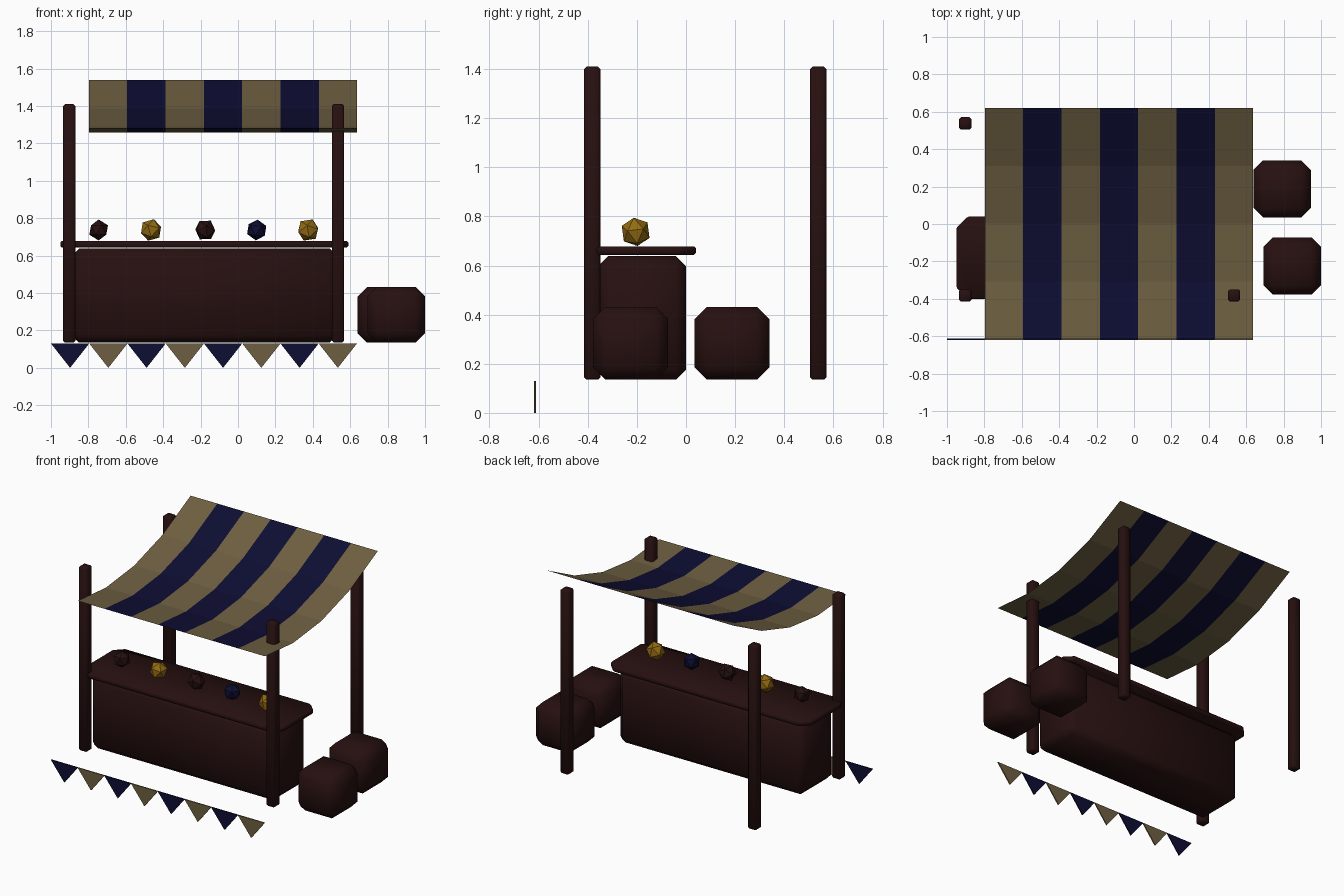
import bpy, bmesh
from mathutils import Matrix, Vector, Euler

if "Cube" in bpy.data.objects:
    bpy.data.objects.remove(bpy.data.objects["Cube"], do_unlink=True)


def material(name, rgb):
    m = bpy.data.materials.new(name)
    m.use_nodes = True
    m.diffuse_color = (*rgb, 1)
    m.node_tree.nodes["Principled BSDF"].inputs["Base Color"].default_value = (*rgb, 1)
    return m


WOOD = material("dark_wood", (0.02, 0.005, 0.005))
CREAM = material("cream_cloth", (0.155, 0.115, 0.053))
NAVY = material("navy_cloth", (0.004, 0.004, 0.033))
GOLD = material("gold_fruit", (0.29, 0.145, 0.006))


def add_object(name, bm, mats, smooth=False):
    mesh = bpy.data.meshes.new(name)
    bm.to_mesh(mesh)
    bm.free()
    for m in mats:
        mesh.materials.append(m)
    for p in mesh.polygons:
        p.use_smooth = smooth
    obj = bpy.data.objects.new(name, mesh)
    bpy.context.collection.objects.link(obj)
    return obj


def box(name, x, y, z, bevel, corner=0):
    """Box from (min, max) ranges; corner chamfers only the upright edges first."""
    bm = bmesh.new()
    bmesh.ops.create_cube(bm, size=1)
    size = Vector((x[1] - x[0], y[1] - y[0], z[1] - z[0]))
    centre = Vector((x[0] + x[1], y[0] + y[1], z[0] + z[1])) / 2
    bm.transform(Matrix.Translation(centre) @ Matrix.Diagonal((*size, 1)))
    if corner:
        upright = [e for e in bm.edges
                   if abs(e.verts[0].co.z - e.verts[1].co.z) > size.z / 2]
        bmesh.ops.bevel(bm, geom=upright, offset=corner, segments=1, affect='EDGES')
    bmesh.ops.bevel(bm, geom=bm.edges[:], offset=bevel, segments=1, affect='EDGES')
    return add_object(name, bm, [WOOD], smooth=True)


# Four posts
for side, px in (("right", -0.902), ("left", 0.535)):
    for end, py in (("front", -0.382), ("back", 0.538)):
        box(f"{end}_{side}_post", (px - 0.033, px + 0.033),
            (py - 0.033, py + 0.033), (0.135, 1.41), 0.01)

# Counter and its top
box("counter_body", (-0.89, 0.53), (-0.357, 0.0), (0.135, 0.638), 0.04)
box("counter_top", (-0.95, 0.59), (-0.4, 0.04), (0.643, 0.678), 0.008, corner=0.06)

# Crates beside the counter
box("back_crate", (0.64, 0.945), (0.035, 0.34), (0.135, 0.432), 0.05)
box("front_crate", (0.692, 1.0), (-0.378, -0.073), (0.135, 0.432), 0.05)

# Striped sagging canopy
STRIPES, ROWS = 7, 4
X0, X1, Y0, Y1 = -0.797, 0.637, -0.615, 0.62
bm = bmesh.new()
grid = []
for i in range(STRIPES + 1):
    column = []
    for j in range(ROWS + 1):
        t = j / ROWS
        height = 1.283 + 0.257 * t - 0.48 * t * (1 - t)
        column.append(bm.verts.new((X0 + (X1 - X0) * i / STRIPES,
                                    Y0 + (Y1 - Y0) * t, height)))
    grid.append(column)
for i in range(STRIPES):
    for j in range(ROWS):
        face = bm.faces.new((grid[i][j], grid[i + 1][j],
                             grid[i + 1][j + 1], grid[i][j + 1]))
        face.material_index = i % 2
add_object("canopy", bm, [CREAM, NAVY])

# Row of bunting flags
FLAGS, STEP = 8, 0.2045
for i in range(FLAGS):
    left = -1 + i * STEP
    bm = bmesh.new()
    tri = bm.faces.new([bm.verts.new((x, -0.619, z)) for x, z in
                        ((left, 0.13), (left + STEP / 2, 0), (left + STEP, 0.13))])
    side = bmesh.ops.extrude_face_region(bm, geom=[tri])["geom"]
    bmesh.ops.translate(bm, vec=(0, 0.008, 0),
                        verts=[v for v in side if isinstance(v, bmesh.types.BMVert)])
    bmesh.ops.recalc_face_normals(bm, faces=bm.faces[:])
    add_object(f"bunting_flag_{i + 1}", bm, [CREAM if i % 2 else NAVY])

# Fruit on the counter
goods = ((-0.745, 0.056, WOOD, 0.0), (-0.465, 0.06, GOLD, 0.5), (-0.175, 0.058, WOOD, 0.9),
         (0.1, 0.056, NAVY, 0.2), (0.375, 0.062, GOLD, 0.7))
for i, (x, radius, mat, turn) in enumerate(goods):
    bm = bmesh.new()
    bmesh.ops.create_icosphere(bm, subdivisions=1, radius=radius)
    spin = Euler((turn / 2, turn / 3, turn)).to_matrix().to_4x4()
    bm.transform(Matrix.Translation((x, -0.205, 0.737)) @ spin)
    add_object(f"fruit_{i + 1}", bm, [mat])
